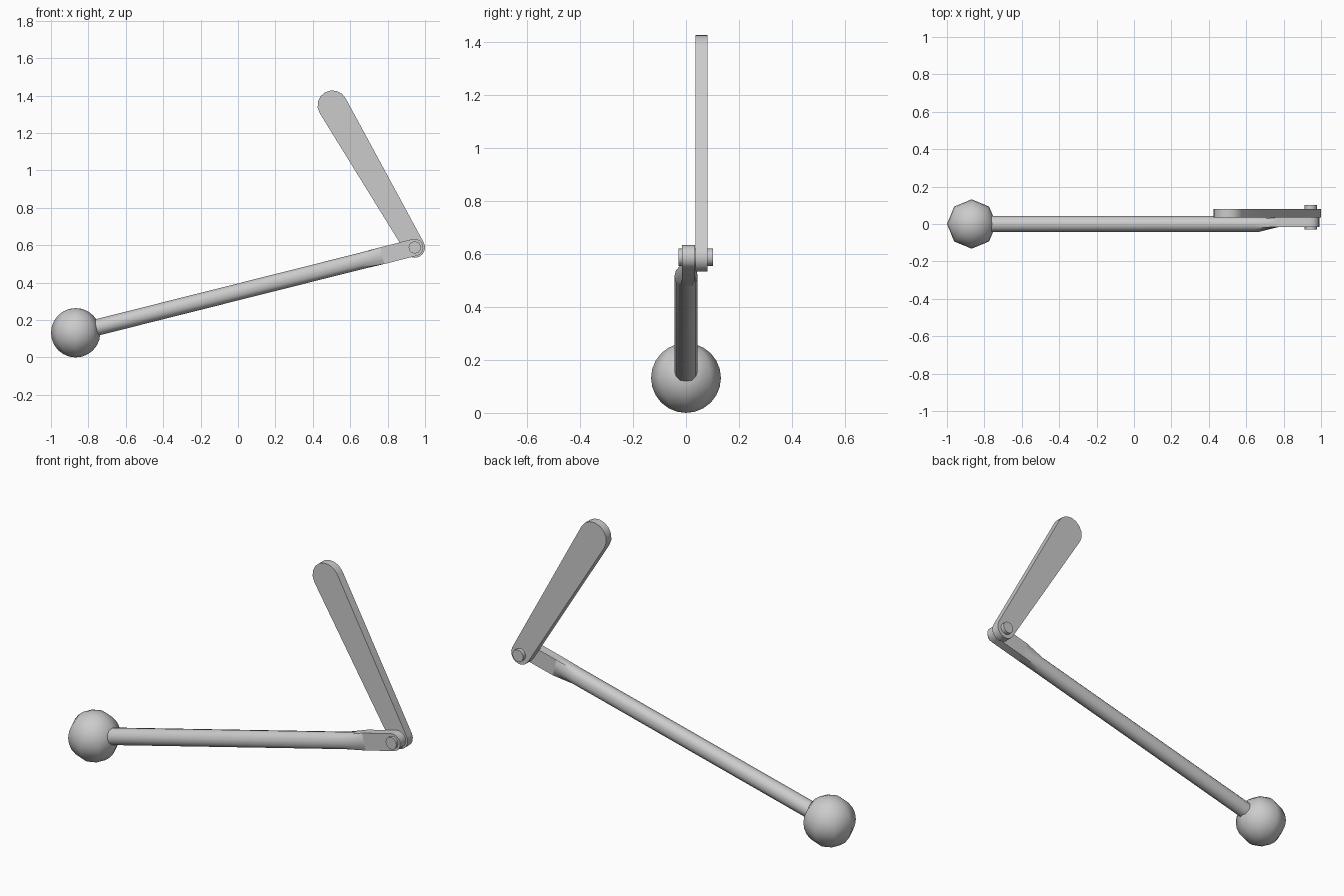
import bpy, bmesh, math
from mathutils import Vector, Matrix

if "Cube" in bpy.data.objects:
    bpy.data.objects.remove(bpy.data.objects["Cube"], do_unlink=True)

# Single grey metal
metal = bpy.data.materials.new("grey metal")
metal.use_nodes = True
metal.diffuse_color = (0.6, 0.6, 0.6, 1)
metal.node_tree.nodes["Principled BSDF"].inputs["Base Color"].default_value = (0.6, 0.6, 0.6, 1)

BALL = Vector((-0.868, 0, 0.132))
PIN = Vector((0.945, 0, 0.588))
AXIS = PIN - BALL
LENGTH = AXIS.length
# Local frame of the rod: x runs from the ball centre to the pin
ROD_FRAME = Matrix.Translation(BALL) @ Matrix.Rotation(-math.atan2(AXIS.z, AXIS.x), 4, 'Y')


def finish(bm, name, angle, frame=Matrix.Identity(4)):
    bmesh.ops.transform(bm, matrix=frame, verts=bm.verts)
    bmesh.ops.recalc_face_normals(bm, faces=bm.faces)
    mesh = bpy.data.meshes.new(name)
    bm.to_mesh(mesh)
    bm.free()
    mesh.materials.append(metal)
    obj = bpy.data.objects.new(name, mesh)
    bpy.context.collection.objects.link(obj)
    bpy.ops.object.select_all(action='DESELECT')
    obj.select_set(True)
    bpy.context.view_layer.objects.active = obj
    bpy.ops.object.shade_smooth_by_angle(angle=math.radians(angle))
    return obj


def loft(bm, rings):
    """Skin a list of equal-length point rings and cap both ends."""
    loops = [[bm.verts.new(p) for p in ring] for ring in rings]
    n = len(loops[0])
    for a, b in zip(loops, loops[1:]):
        for i in range(n):
            j = (i + 1) % n
            bm.faces.new((a[i], a[j], b[j], b[i]))
    bm.faces.new(loops[0][::-1])
    bm.faces.new(loops[-1])


def prism(name, outline, y0, y1, frame=Matrix.Identity(4), angle=40):
    bm = bmesh.new()
    loft(bm, [[(x, y, z) for x, z in outline] for y in (y0, y1)])
    return finish(bm, name, angle, frame)


def arc(cx, cz, r, start, end, steps):
    return [(cx + r * math.cos(t), cz + r * math.sin(t))
            for t in (start + (end - start) * i / steps for i in range(steps + 1))]


# Ball knob
bm = bmesh.new()
bmesh.ops.create_uvsphere(bm, u_segments=8, v_segments=12, radius=0.132)
finish(bm, "ball_knob", 70, Matrix.Translation(BALL))

# Round rod, pressed flat towards the pin
R, TAB_Y0, TAB_Y1, TAB_H = 0.044, -0.015, 0.034, 0.046
round_ring, flat_ring = [], []
for i in range(12):
    t = i * math.tau / 12
    c, s = math.cos(t), math.sin(t)
    round_ring.append((R * c, R * s))
    y = TAB_Y1 if c > 0.1 else TAB_Y0 if c < -0.1 else 0.005
    z = math.copysign(TAB_H, s) if abs(s) > 0.8 else TAB_H * s
    flat_ring.append((y, z))
bm = bmesh.new()
loft(bm, [[(x, y, z) for y, z in ring] for x, ring in
          ((0.05, round_ring), (1.575, round_ring), (1.69, flat_ring))])
finish(bm, "rod", 35, ROD_FRAME)

# Flat tab with a rounded tip
tab = [(1.69, TAB_H), (1.69, -TAB_H)] + arc(LENGTH, 0, TAB_H, -math.pi / 2, math.pi / 2, 8)
prism("rod_tab", tab, TAB_Y0, TAB_Y1, ROD_FRAME)

# Tapered lever arm: tangent hull of a small and a large circle
TOP = Vector((0.505, 0, 1.348))
r0, r1 = 0.055, 0.08
d = TOP - PIN
lean = math.atan2(d.z, d.x)
spread = math.acos((r0 - r1) / d.length)
arm = arc(TOP.x, TOP.z, r1, lean - spread, lean + spread, 8)
arm += arc(PIN.x, PIN.z, r0, lean + spread, lean - spread + math.tau, 8)
prism("lever_arm", arm, 0.036, 0.081)

# Pivot pin through tab and arm
prism("pivot_pin", arc(PIN.x, PIN.z, 0.033, 0, math.tau * 11 / 12, 11), -0.029, 0.102)
